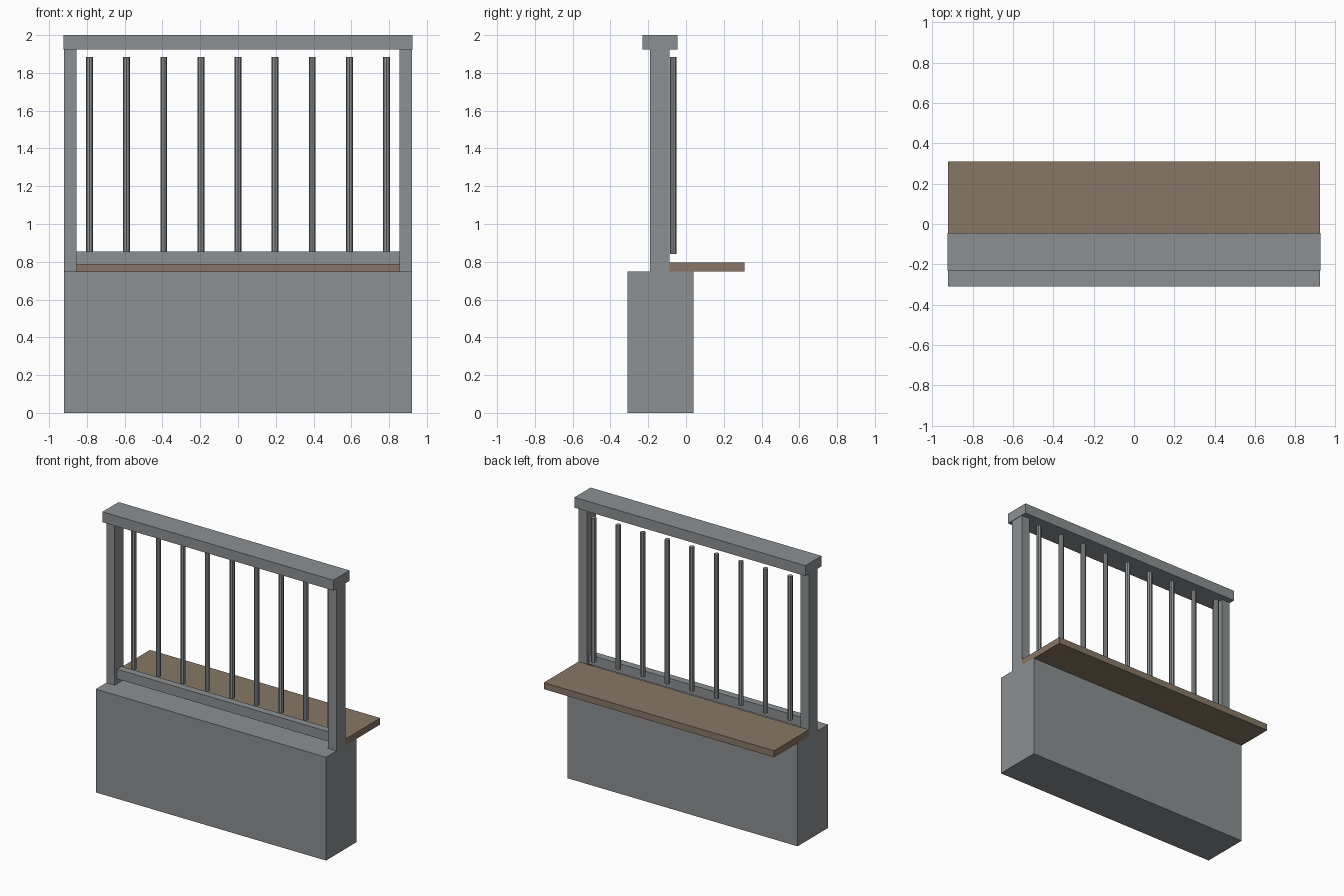
import bpy

if "Cube" in bpy.data.objects:
    bpy.data.objects.remove(bpy.data.objects["Cube"])


def material(name, rgb):
    m = bpy.data.materials.new(name)
    m.diffuse_color = (*rgb, 1.0)
    m.use_nodes = True
    m.node_tree.nodes["Principled BSDF"].inputs["Base Color"].default_value = m.diffuse_color
    return m


GREY = material("grey_stone", (0.263, 0.279, 0.288))
WOOD = material("brown_wood", (0.242, 0.185, 0.133))


def box(name, lo, hi, mat):
    """Axis-aligned box between two corners."""
    bpy.ops.mesh.primitive_cube_add(size=1, location=[(a + b) / 2 for a, b in zip(lo, hi)])
    ob = bpy.context.object
    ob.name = name
    ob.scale = [b - a for a, b in zip(lo, hi)]
    bpy.ops.object.transform_apply(location=False, rotation=False, scale=True)
    ob.data.materials.append(mat)
    return ob


# Solid counter base
box("counter_base", (-0.922, -0.31, 0), (0.922, 0.04, 0.748), GREY)

# Wooden shelf overhanging the back
box("shelf", (-0.922, -0.088, 0.748), (0.922, 0.31, 0.795), WOOD)

# Frame: top beam, side posts and lower rail
box("top_beam", (-0.925, -0.23, 1.925), (0.925, -0.045, 2.0), GREY)
for side, x0, x1 in (("left", -0.922, -0.855), ("right", 0.855, 0.922)):
    box(side + "_post", (x0, -0.19, 0.748), (x1, -0.088, 1.925), GREY)
box("lower_rail", (-0.855, -0.165, 0.785), (0.855, -0.112, 0.855), GREY)

# Nine vertical bars behind the frame
z0, z1 = 0.84, 1.883
for i in range(9):
    bpy.ops.mesh.primitive_cylinder_add(
        vertices=8, radius=0.018, depth=z1 - z0,
        location=(-0.786 + i * 0.1965, -0.068, (z0 + z1) / 2))
    bar = bpy.context.object
    bar.name = f"bar_{i + 1}"
    bar.data.materials.append(GREY)
